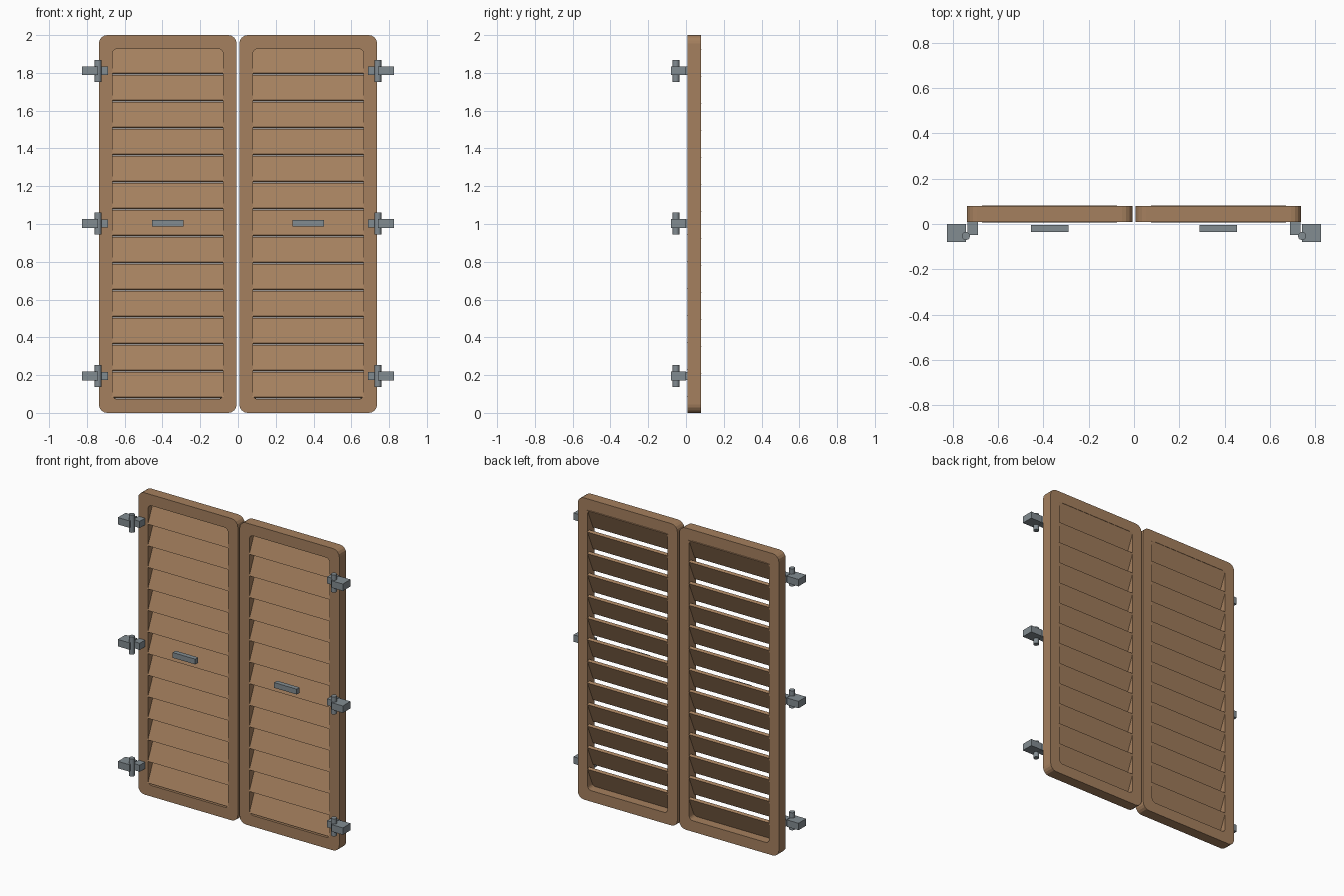
import bpy, bmesh, math
from mathutils import Matrix, Vector

if "Cube" in bpy.data.objects:
    bpy.data.objects.remove(bpy.data.objects["Cube"])


def material(name, rgb):
    m = bpy.data.materials.new(name)
    m.diffuse_color = (*rgb, 1.0)
    m.use_nodes = True
    m.node_tree.nodes["Principled BSDF"].inputs["Base Color"].default_value = m.diffuse_color
    return m


WOOD = material("brown_wood", (0.375, 0.215, 0.112))
METAL = material("grey_metal", (0.225, 0.262, 0.285))


def finish(bm, name, mat):
    bmesh.ops.recalc_face_normals(bm, faces=bm.faces)
    me = bpy.data.meshes.new(name)
    bm.to_mesh(me)
    bm.free()
    me.materials.append(mat)
    ob = bpy.data.objects.new(name, me)
    bpy.context.collection.objects.link(ob)
    return ob


def box(name, mat, x, y, z):
    """Box from (min, max) pairs; x may be given in either order."""
    bm = bmesh.new()
    size = (abs(x[1] - x[0]), y[1] - y[0], z[1] - z[0])
    mid = Vector((sum(x) / 2, sum(y) / 2, sum(z) / 2))
    bmesh.ops.create_cube(bm, size=1,
                          matrix=Matrix.Translation(mid) @ Matrix.Diagonal((*size, 1)))
    return finish(bm, name, mat)


def rounded_rect(cx, cz, w, h, r, seg=4):
    pts = []
    for i, (sx, sz) in enumerate(((1, 1), (-1, 1), (-1, -1), (1, -1))):
        for k in range(seg + 1):
            a = math.pi / 2 * (i + k / seg)
            pts.append((cx + sx * (w / 2 - r) + r * math.cos(a),
                        cz + sz * (h / 2 - r) + r * math.sin(a)))
    return pts


def shutter_frame(name, cx):
    """Rounded rectangular ring joined from four matching loops."""
    bm = bmesh.new()
    outer = rounded_rect(cx, 1.0, 0.73, 2.0, 0.045)
    inner = rounded_rect(cx, 1.0, 0.586, 1.854, 0.025)
    loops = [[bm.verts.new((px, y, pz)) for px, pz in pts]
             for pts, y in ((outer, 0.008), (outer, 0.08), (inner, 0.08), (inner, 0.008))]
    n = len(outer)
    for i in range(4):
        a, b = loops[i], loops[(i + 1) % 4]
        for k in range(n):
            j = (k + 1) % n
            bm.faces.new((a[k], a[j], b[j], b[k]))
    return finish(bm, name, WOOD)


def louvers(name, cx):
    """Thirteen slats, lower edge at the front and upper edge at the back."""
    bm = bmesh.new()
    for i in range(13):
        mat = (Matrix.Translation((cx, 0.044, 1.004 + (i - 6) * 0.1429))
               @ Matrix.Rotation(math.radians(-23.5), 4, 'X')
               @ Matrix.Diagonal((0.594, 0.02, 0.1446, 1)))
        bmesh.ops.create_cube(bm, size=1, matrix=mat)
    return finish(bm, name, WOOD)


for side, s in (("left", -1), ("right", 1)):
    cx = s * 0.372
    shutter_frame(side + "_frame", cx)
    louvers(side + "_louvers", cx)
    # Pull bar in front of the middle slat
    box(side + "_handle", METAL, (cx - 0.083, cx + 0.083), (-0.035, -0.004), (0.986, 1.021))

    # Hinges: wall block, upright pin and leaf touching the frame
    for label, z in (("lower", 0.195), ("middle", 1.003), ("upper", 1.811)):
        tag = f"{side}_{label}_hinge_"
        box(tag + "block", METAL, (s * 0.825, s * 0.74), (-0.08, 0.0), (z - 0.023, z + 0.023))
        box(tag + "leaf", METAL, (s * 0.735, s * 0.687), (-0.048, 0.01), (z - 0.022, z + 0.022))
        bm = bmesh.new()
        bmesh.ops.create_cone(bm, cap_ends=True, segments=12, radius1=0.018, radius2=0.018,
                              depth=0.116, matrix=Matrix.Translation((s * 0.741, -0.053, z)))
        pin = finish(bm, tag + "pin", METAL)
        bpy.context.view_layer.objects.active = pin
        pin.select_set(True)
        bpy.ops.object.shade_smooth_by_angle(angle=math.radians(35))
        pin.select_set(False)
